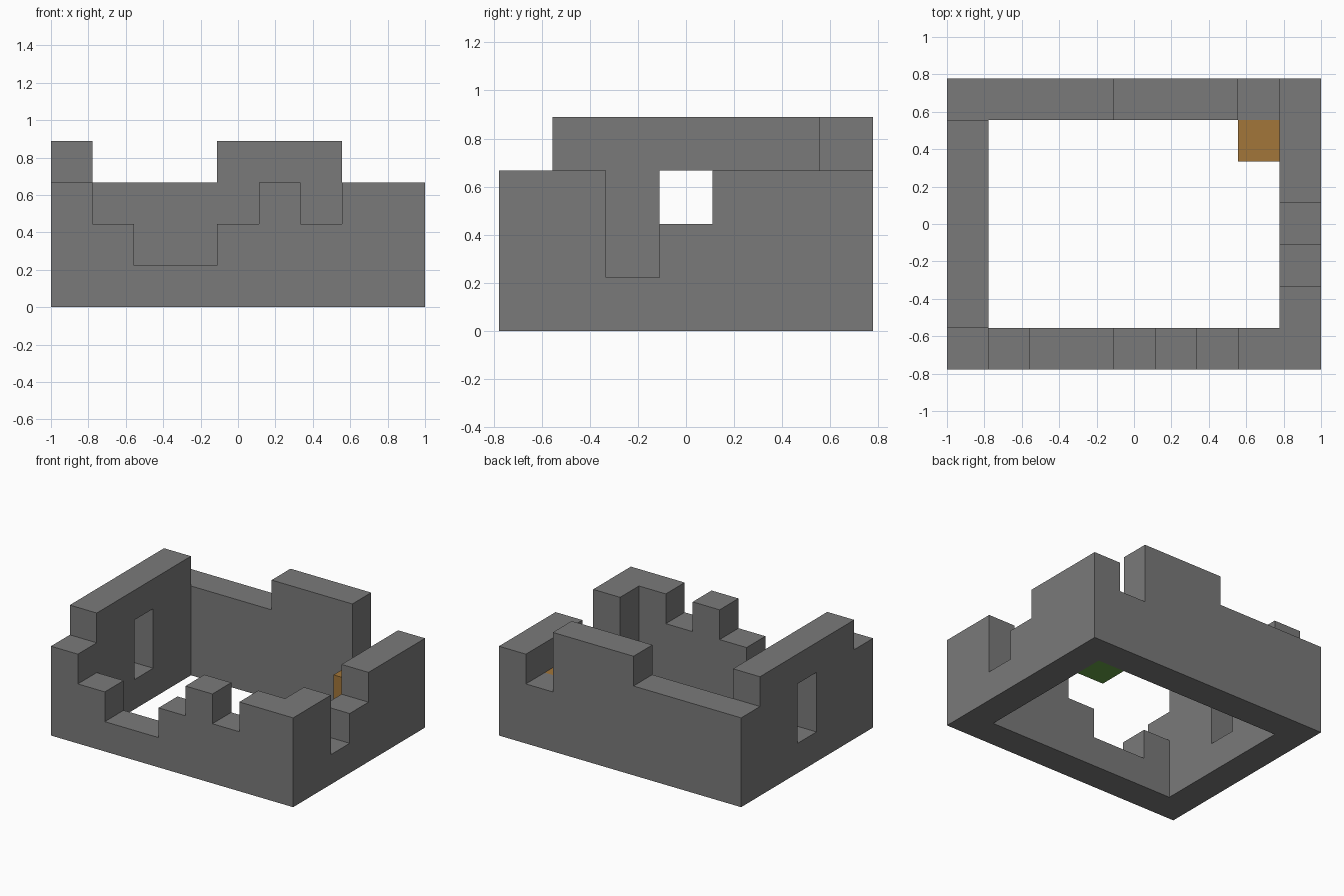
import bpy, bmesh
from mathutils import Vector

cube = bpy.data.objects.get("Cube")
if cube:
    bpy.data.objects.remove(cube, do_unlink=True)

U = 2 / 9                      # size of one block
NX, NY = 9, 7                  # footprint in blocks


def make_material(name, rgb):
    mat = bpy.data.materials.new(name)
    mat.use_nodes = True
    mat.diffuse_color = (*rgb, 1)
    mat.node_tree.nodes["Principled BSDF"].inputs["Base Color"].default_value = (*rgb, 1)
    return mat


stone = make_material("stone grey", (0.195, 0.195, 0.195))
wood = make_material("wood brown", (0.36, 0.18, 0.042))
grass = make_material("grass green", (0.14, 0.36, 0.065))


def skyline(heights, base):
    """Stepped outline of a wall whose tops follow the given block heights."""
    points = [(0, base)]
    last = base
    for i, h in enumerate(heights):
        if h != last:
            if i:
                points.append((i, last))
            points.append((i, h))
            last = h
    n = len(heights)
    return points + [(n, last), (n, base)]


def wall(name, heights, x, y, along="x", base=0, mat=stone):
    """Extrude a skyline one block thick, starting at grid cell (x, y)."""
    bm = bmesh.new()
    verts = []
    for s, z in skyline(heights, base):
        gx, gy = (x + s, y) if along == "x" else (x, y + s)
        verts.append(bm.verts.new(((gx - NX / 2) * U, (gy - NY / 2) * U, z * U)))
    face = bm.faces.new(verts)
    out = bmesh.ops.extrude_face_region(bm, geom=[face])
    shift = Vector((0, U, 0)) if along == "x" else Vector((U, 0, 0))
    moved = [v for v in out["geom"] if isinstance(v, bmesh.types.BMVert)]
    bmesh.ops.translate(bm, verts=moved, vec=shift)
    bmesh.ops.recalc_face_normals(bm, faces=bm.faces)
    mesh = bpy.data.meshes.new(name)
    bm.to_mesh(mesh)
    bm.free()
    mesh.materials.append(mat)
    obj = bpy.data.objects.new(name, mesh)
    bpy.context.collection.objects.link(obj)
    return obj


# Front and back walls include the corners
wall("front_wall", [3, 2, 1, 1, 2, 3, 2, 3, 3], 0, 0)
wall("back_wall", [3, 3, 3, 3, 4, 4, 4, 2, 3], 0, NY - 1)

# Broken side wall on the model's left
wall("left_wall", [3, 1, 2, 3, 3], NX - 1, 1, along="y")

# Side wall on the model's right, with a window slot under a lintel course
wall("right_wall", [3, 3, 1, 3, 3], 0, 1, along="y")
wall("right_lintel", [4] * 5, 0, 1, along="y", base=3)

# Blocks stacked in the inner back corner
wall("grass_block", [1], 7, 5, mat=grass)
wall("wood_block", [2], 7, 5, base=1, mat=wood)
